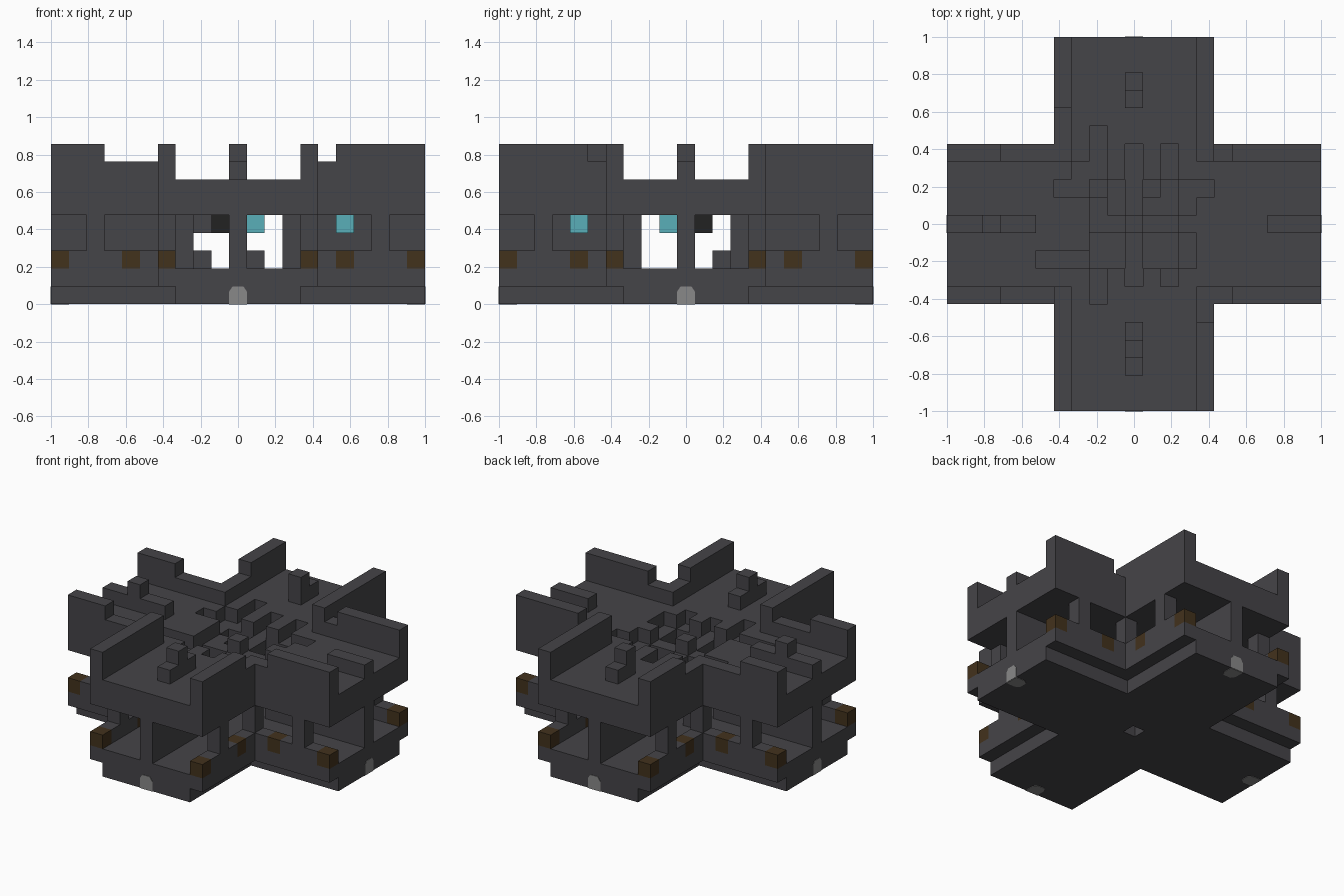
import bpy, bmesh
from mathutils import Vector

cube = bpy.data.objects.get("Cube")
if cube:
    bpy.data.objects.remove(cube, do_unlink=True)

U = 2 / 21  # edge of one block


def material(name, rgb):
    m = bpy.data.materials.new(name)
    m.use_nodes = True
    m.diffuse_color = (*rgb, 1)
    bsdf = m.node_tree.nodes["Principled BSDF"]
    bsdf.inputs["Base Color"].default_value = (*rgb, 1)
    bsdf.inputs["Roughness"].default_value = 0.9
    return m


STONE = material("dark stone", (0.06, 0.058, 0.065))
WOOD = material("brown wood", (0.055, 0.032, 0.012))
BLACK = material("black iron", (0.016, 0.016, 0.016))
GREY = material("light grey", (0.25, 0.25, 0.25))
TEAL = material("teal lamp", (0.10, 0.43, 0.48))

cells = {}   # block position -> part name
looks = {}   # part name -> material


def fill(part, mat, xs, ys, zs):
    """Fill an inclusive range of blocks; later parts replace earlier ones."""
    looks[part] = mat
    (x0, x1), (y0, y1) = sorted(xs), sorted(ys)
    for x in range(x0, x1 + 1):
        for y in range(y0, y1 + 1):
            for z in range(zs[0], zs[1] + 1):
                cells[x, y, z] = part


def clear(xs, ys, zs):
    for x in range(xs[0], xs[1] + 1):
        for y in range(ys[0], ys[1] + 1):
            for z in range(zs[0], zs[1] + 1):
                cells.pop((x, y, z), None)


def cross(part, half, zs):
    fill(part, STONE, (-10, 10), (-half, half), zs)
    fill(part, STONE, (-half, half), (-10, 10), zs)


def arm(part, mat, along, across, zs):
    """Fill the same blocks on all four arms and both sides of each."""
    for s in (-1, 1):
        for t in (-1, 1):
            a = (s * along[0], s * along[1])
            c = (t * across, t * across)
            fill(part, mat, a, c, zs)
            fill(part, mat, c, a, zs)


# Plinth, floor and thick roof
cross("base", 3, (0, 0))
cross("floor", 4, (1, 1))
cross("roof", 4, (5, 6))
clear((0, 0), (0, 0), (0, 0))

# Low side walls, window pillars and partitions along each arm
arm("side_ledge", STONE, (4, 10), 4, (2, 2))
arm("window_pillar", STONE, (8, 8), 4, (3, 4))
arm("inner_corner_column", STONE, (4, 4), 4, (3, 4))
arm("partition", STONE, (3, 10), 0, (2, 4))
for spot in (6, 10):
    arm("wood_block", WOOD, (spot, spot), 4, (2, 2))

# Broken parapets: lower course everywhere, upper course outside the gaps
arm("parapet", STONE, (4, 10), 4, (7, 7))
for side in (-4, 4):
    fill("parapet", STONE, (6, 10), (side, side), (8, 8))
    fill("parapet", STONE, (-10, -8), (side, side), (8, 8))
for side, start, end in ((4, -10, -6), (-4, -10, -4), (4, 4, 10), (-4, 7, 10)):
    fill("parapet", STONE, (side, side), (start, end), (8, 8))

# Stepped ridges on the roof
fill("roof_ridge", STONE, (0, 0), (-8, -6), (7, 7))
fill("roof_ridge", STONE, (0, 0), (-7, -7), (8, 8))
fill("roof_ridge", STONE, (0, 0), (7, 8), (7, 7))
fill("roof_ridge", STONE, (0, 0), (7, 7), (8, 8))
fill("roof_ridge", STONE, (-10, -6), (0, 0), (7, 7))
fill("roof_ridge", STONE, (-8, -8), (0, 0), (8, 8))
fill("roof_ridge", STONE, (8, 10), (0, 0), (7, 7))

# Collapsed middle of the roof with ragged notches
clear((-2, 2), (-2, 2), (5, 6))
for xs, ys in (((-2, -2), (3, 5)), ((-3, -3), (2, 3)), ((0, 0), (3, 4)),
               ((2, 2), (3, 4)), ((-4, -4), (2, 2)), ((4, 4), (2, 2)),
               ((-5, -3), (-2, -2)), ((-2, -2), (-4, -3)), ((0, 0), (-3, -3)),
               ((2, 2), (-3, -3)), ((3, 3), (-2, -1)), ((3, 3), (1, 2))):
    clear(xs, ys, (6, 6))

# Hanging crosspiece, fallen rubble
fill("hanging_beam", STONE, (-2, 2), (0, 0), (5, 5))
fill("hanging_beam", STONE, (0, 0), (-2, 2), (5, 5))
fill("hanging_beam", STONE, (0, 0), (0, 0), (4, 6))
fill("hanging_beam", STONE, (-2, -2), (1, 1), (4, 5))
for x, y in ((1, 0), (-1, 0), (0, 1), (0, -1)):
    fill("iron_block", BLACK, (x, x), (y, y), (4, 4))
for x in (-2, 1):
    fill("rubble", STONE, (x, x), (2, 2), (2, 2))

# Lamps on the partitions
for x, y in ((6, -1), (1, -6), (-6, 1), (-1, 6)):
    fill("wall_lamp", TEAL, (x, x), (y, y), (4, 4))


def finish(name, bm, mat):
    mesh = bpy.data.meshes.new(name)
    bm.to_mesh(mesh)
    bm.free()
    mesh.materials.append(mat)
    obj = bpy.data.objects.new(name, mesh)
    bpy.context.collection.objects.link(obj)


def skin(part):
    """Make the exposed faces of one part and merge the flat regions."""
    bm = bmesh.new()
    for cell, owner in cells.items():
        if owner != part:
            continue
        mid = Vector(cell) + Vector((0, 0, 0.5))
        for axis in range(3):
            for sign in (-1, 1):
                n = Vector((0, 0, 0))
                n[axis] = sign
                beside = tuple(int(c + d) for c, d in zip(cell, n))
                if beside in cells:
                    continue
                u = Vector((n.y, n.z, n.x)) / 2
                v = n.cross(u)
                corners = [mid + n / 2 + a * u + b * v
                           for a, b in ((-1, -1), (1, -1), (1, 1), (-1, 1))]
                bm.faces.new([bm.verts.new(c * U) for c in corners])
    bmesh.ops.remove_doubles(bm, verts=bm.verts, dist=U / 100)
    bmesh.ops.dissolve_limit(bm, angle_limit=0.01, verts=bm.verts, edges=bm.edges)
    finish(part, bm, looks[part])


for part in looks:
    skin(part)

# Rounded light plates on the end and underside of each arm
ARCH = ((-0.5, 0), (0.5, 0), (0.5, 0.7), (0.3, 1), (-0.3, 1), (-0.5, 0.7))
for i, out in enumerate(((1, 0), (0, 1), (-1, 0), (0, -1))):
    o = Vector((*out, 0))
    side = Vector((-o.y, o.x, 0))
    up = Vector((0, 0, 1))
    for name, start, rise, normal in (("end_light", o * 10.5, up, o),
                                      ("under_light", o * 10.5, -o, -up)):
        bm = bmesh.new()
        face = bm.faces.new([bm.verts.new((start + side * a + rise * b) * U)
                             for a, b in ARCH])
        top = bmesh.ops.extrude_face_region(bm, geom=[face])["geom"]
        bmesh.ops.translate(bm, vec=normal * 0.003,
                            verts=[g for g in top if isinstance(g, bmesh.types.BMVert)])
        bmesh.ops.recalc_face_normals(bm, faces=bm.faces)
        finish(f"{name}_{i + 1}", bm, GREY)
